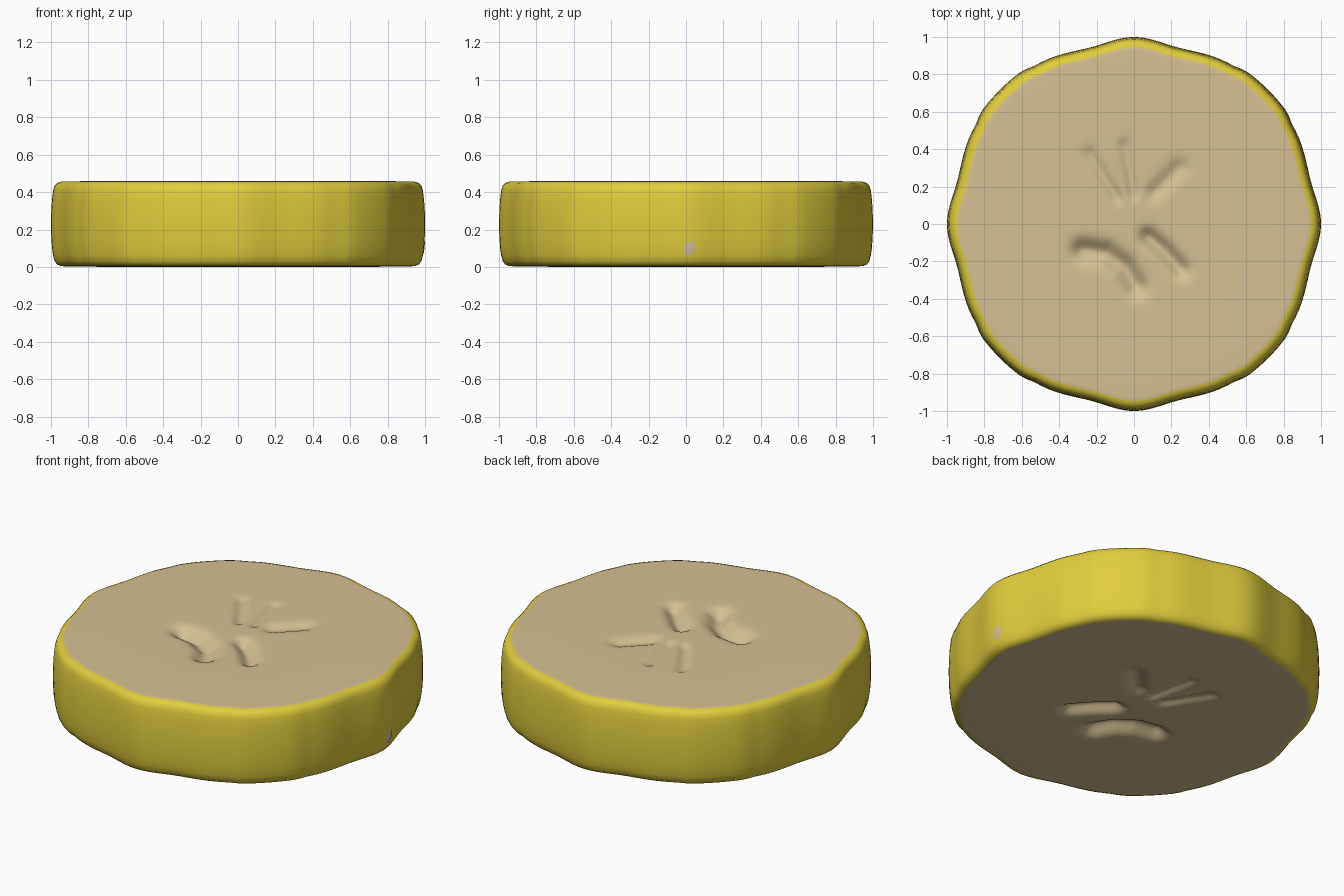
import bpy, bmesh, math
from mathutils import Vector

if "Cube" in bpy.data.objects:
    bpy.data.objects.remove(bpy.data.objects["Cube"])

SEG = 144
H = 0.46
# (angle in degrees, radius) for one quarter of the lumpy outline
QUARTER = [(0, 1.0), (14, 0.972), (31, 0.997), (37, 1.014), (45, 1.014),
           (53, 1.014), (59, 0.997), (76, 0.972), (90, 1.0)]
# side profile: (scale of outline, height), bottom to top
SIDE = [(0.945, 0.004), (0.965, 0.012), (0.98, 0.03), (0.988, 0.06), (0.994, 0.1),
        (0.998, 0.16), (1.0, 0.23), (0.998, 0.3), (0.994, 0.36), (0.988, 0.41),
        (0.98, 0.435), (0.965, 0.449), (0.945, 0.456)]
# seed hollows: (path, depth, width)
HOLLOWS = [
    ([(-0.27, -0.14), (-0.15, -0.16), (-0.05, -0.23), (0.01, -0.33)], 0.055, 0.055),
    ([(0.08, -0.07), (0.16, -0.14), (0.25, -0.24)], 0.045, 0.045),
    ([(-0.05, 0.42), (0.0, 0.16)], 0.018, 0.03),
    ([(-0.24, 0.38), (-0.09, 0.14)], 0.018, 0.03),
    ([(0.24, 0.30), (0.11, 0.17)], 0.022, 0.045),
]


def material(name, rgb):
    m = bpy.data.materials.new(name)
    m.diffuse_color = (*rgb, 1)
    m.use_nodes = True
    m.node_tree.nodes["Principled BSDF"].inputs["Base Color"].default_value = m.diffuse_color
    return m


peel = material("yellow peel", (0.75, 0.61, 0.045))
flesh = material("cream flesh", (0.67, 0.53, 0.29))


def radius(a):
    """Smoothly interpolated outline radius, mirrored into four quarters."""
    d = math.degrees(a) % 180
    d = min(d, 180 - d)
    for (a0, r0), (a1, r1) in zip(QUARTER, QUARTER[1:]):
        if d <= a1 + 1e-6:
            t = (d - a0) / (a1 - a0)
            t = t * t * (3 - 2 * t)
            return r0 + (r1 - r0) * t
    return 1.0


def hollow(x, y):
    """Depth of the seed hollows at a point of the cut face."""
    p, total = Vector((x, y)), 0
    for path, depth, width in HOLLOWS:
        best = 9
        for a, b in zip(path, path[1:]):
            a, b = Vector(a), Vector(b)
            t = max(0, min(1, (p - a).dot(b - a) / (b - a).length_squared))
            best = min(best, (p - a - (b - a) * t).length)
        total = max(total, depth * math.exp(-(best / width) ** 2))
    return total


def side_scale(z):
    for (s0, z0), (s1, z1) in zip(SIDE, SIDE[1:]):
        if z <= z1:
            return s0 + (s1 - s0) * (z - z0) / (z1 - z0)
    return SIDE[-1][0]


def finish(bm, name, mats):
    bmesh.ops.recalc_face_normals(bm, faces=bm.faces)
    me = bpy.data.meshes.new(name)
    bm.to_mesh(me)
    bm.free()
    for m in mats:
        me.materials.append(m)
    me.polygons.foreach_set("use_smooth", [True] * len(me.polygons))
    ob = bpy.data.objects.new(name, me)
    bpy.context.collection.objects.link(ob)
    return ob


# Fruit slice: bottom cut face, rounded peel wall, top cut face
bm = bmesh.new()
N = 44
inner = [0.945 * (i + 1) / N for i in range(N - 1)]
rings = [(s, 0.004 * (s / 0.945) ** 6, 1) for s in inner]
rings += [(s, z, 0) for s, z in SIDE]
rings += [(s, H - 0.004 * (s / 0.945) ** 6, -1) for s in reversed(inner)]
loops = []
for s, z, sign in rings:
    loop = []
    for k in range(SEG):
        a = 2 * math.pi * k / SEG
        r = s * radius(a)
        x, y = r * math.cos(a), r * math.sin(a)
        loop.append(bm.verts.new((x, y, z + (sign * hollow(x, y) if sign else 0))))
    loops.append(loop)
first_wall, last_wall = N - 1, N - 1 + len(SIDE) - 1
for i, (lo, hi) in enumerate(zip(loops, loops[1:])):
    for k in range(SEG):
        n = (k + 1) % SEG
        f = bm.faces.new((lo[k], lo[n], hi[n], hi[k]))
        f.material_index = 0 if first_wall <= i < last_wall else 1
for loop, z in ((loops[0], hollow(0, 0)), (loops[-1], H - hollow(0, 0))):
    c = bm.verts.new((0, 0, z))
    for k in range(SEG):
        bm.faces.new((loop[k], loop[(k + 1) % SEG], c)).material_index = 1
finish(bm, "fruit_slice", (peel, flesh))

# Small bare spot on the right side of the peel
bm = bmesh.new()


def on_wall(y, z):
    s = side_scale(z)
    a = math.asin(y / s)
    return (s * radius(a) * math.cos(a) + 0.003, y, z)


centre = bm.verts.new(on_wall(0.02, 0.1))
rim = []
for k in range(20):
    a = 2 * math.pi * k / 20
    u, v = 0.04 * math.cos(a), 0.03 * math.sin(a)
    rim.append(bm.verts.new(on_wall(0.02 + 0.5 * u - 0.87 * v, 0.1 + 0.87 * u + 0.5 * v)))
for k in range(20):
    bm.faces.new((centre, rim[k], rim[(k + 1) % 20]))
bm.normal_update()
if sum(f.normal.x for f in bm.faces) < 0:
    bmesh.ops.reverse_faces(bm, faces=bm.faces)
me = bpy.data.meshes.new("peel_spot")
bm.to_mesh(me)
bm.free()
me.materials.append(flesh)
bpy.context.collection.objects.link(bpy.data.objects.new("peel_spot", me))
